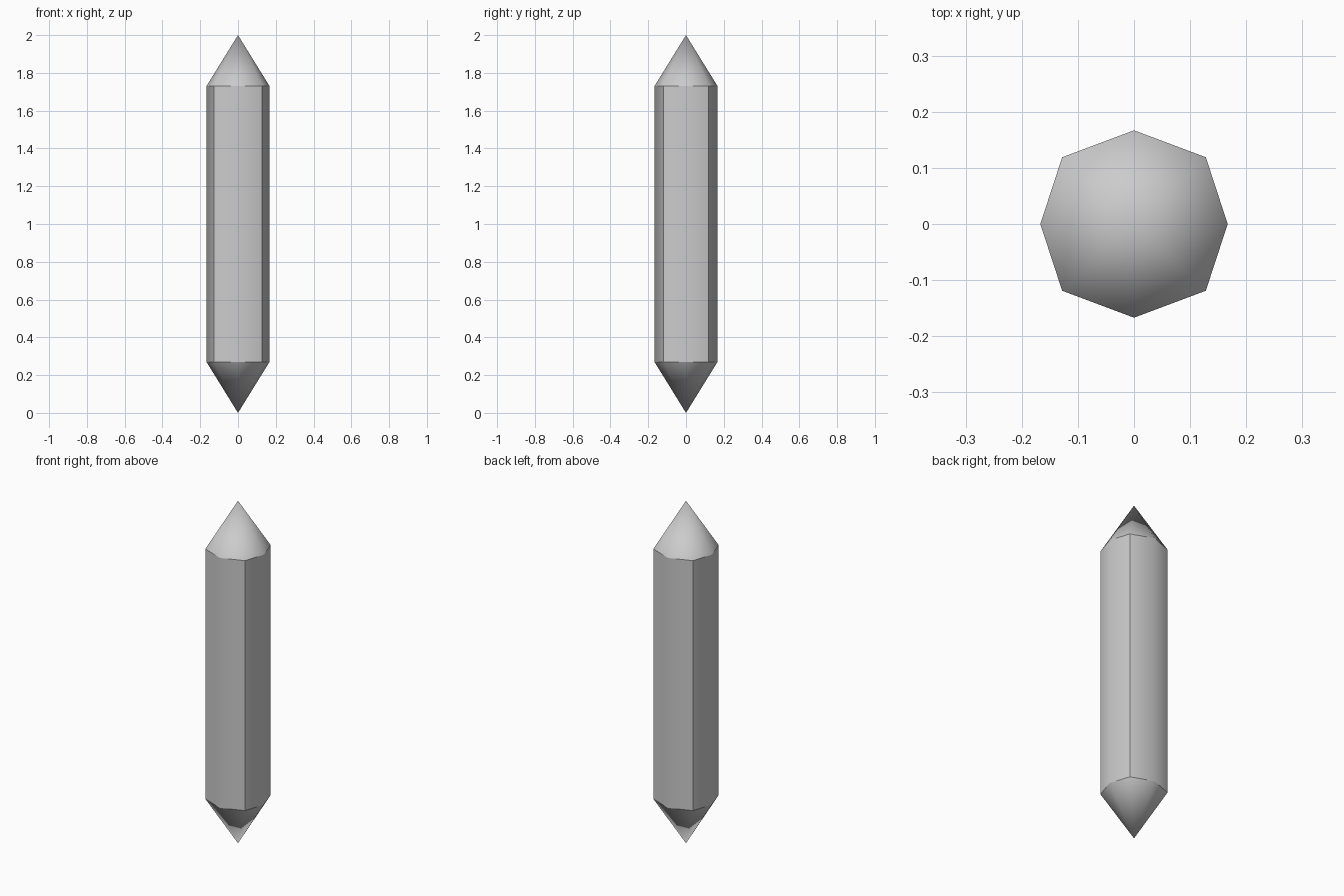
import bpy, bmesh

if "Cube" in bpy.data.objects:
    bpy.data.objects.remove(bpy.data.objects["Cube"])

# Slightly uneven octagon cross-section
SECTION = [(0.167, 0), (0.128, 0.119), (0, 0.167), (-0.128, 0.119),
           (-0.167, 0), (-0.128, -0.119), (0, -0.167), (0.128, -0.119)]
LOW, HIGH, TOP = 0.27, 1.73, 2.0

bm = bmesh.new()
lower = [bm.verts.new((x, y, LOW)) for x, y in SECTION]
upper = [bm.verts.new((x, y, HIGH)) for x, y in SECTION]
bottom_tip = bm.verts.new((0, 0, 0))
top_tip = bm.verts.new((0, 0, TOP))

# Shaft sides and both pointed ends
for i in range(8):
    j = (i + 1) % 8
    bm.faces.new((lower[i], lower[j], upper[j], upper[i]))
    bm.faces.new((upper[i], upper[j], top_tip))
    bm.faces.new((lower[j], lower[i], bottom_tip))

for face in bm.faces:
    face.smooth = True

# Crisp rims around both ends, crisp uprights at the diagonal corners
for i in range(8):
    j = (i + 1) % 8
    bm.edges.get((lower[i], lower[j])).smooth = False
    bm.edges.get((upper[i], upper[j])).smooth = False
    if i % 2:
        bm.edges.get((lower[i], upper[i])).smooth = False

bmesh.ops.recalc_face_normals(bm, faces=bm.faces[:])
mesh = bpy.data.meshes.new("pointed_crystal")
bm.to_mesh(mesh)
bm.free()
crystal = bpy.data.objects.new("pointed_crystal", mesh)
bpy.context.collection.objects.link(crystal)
